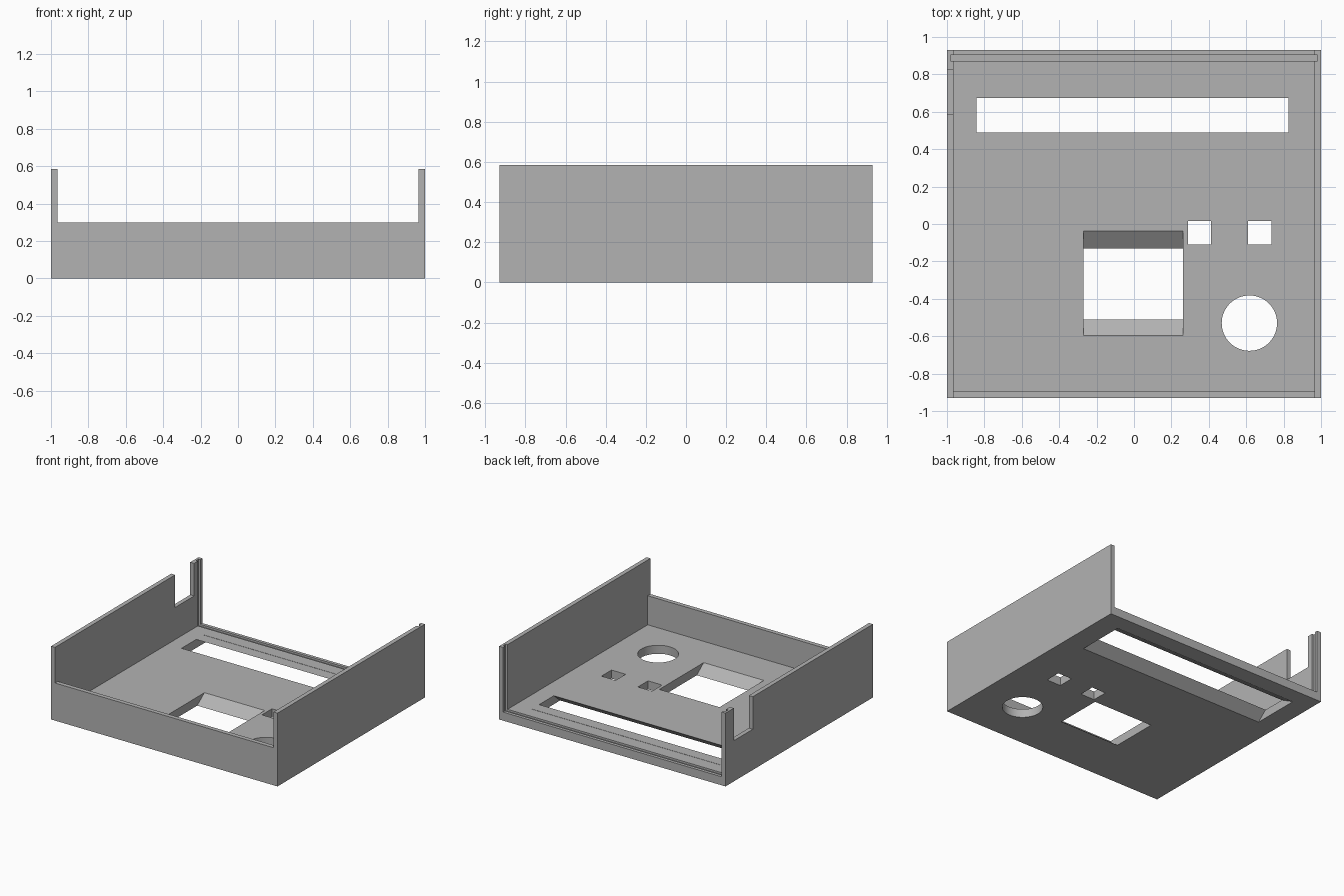
import bpy, bmesh, math

cube = bpy.data.objects.get("Cube")
if cube:
    bpy.data.objects.remove(cube, do_unlink=True)

grey = bpy.data.materials.new("plain grey plastic")
grey.use_nodes = True
colour = (0.45, 0.45, 0.45, 1)
grey.diffuse_color = colour
grey.node_tree.nodes["Principled BSDF"].inputs["Base Color"].default_value = colour

FLOOR, LIP, TOP = 0.068, 0.30, 0.585      # heights
WALL, DEPTH = 0.035, 0.93                 # wall thickness, half depth


def prism(name, profile, axis, lo, hi):
    """Extrude a closed 2D profile along an axis (the other two axes in order)."""
    bm = bmesh.new()

    def place(p, a):
        co = list(p)
        co.insert("xyz".index(axis), a)
        return bm.verts.new(co)

    face = bm.faces.new([place(p, lo) for p in profile])
    moved = bmesh.ops.extrude_face_region(bm, geom=[face])["geom"]
    shift = [0, 0, 0]
    shift["xyz".index(axis)] = hi - lo
    bmesh.ops.translate(bm, vec=shift, verts=[v for v in moved if isinstance(v, bmesh.types.BMVert)])
    bmesh.ops.recalc_face_normals(bm, faces=bm.faces)
    mesh = bpy.data.meshes.new(name)
    bm.to_mesh(mesh)
    bm.free()
    mesh.materials.append(grey)
    ob = bpy.data.objects.new(name, mesh)
    bpy.context.collection.objects.link(ob)
    return ob


def box(name, x, y, z):
    return prism(name, [(x[0], y[0]), (x[1], y[0]), (x[1], y[1]), (x[0], y[1])], "z", *z)


# Floor and both side walls as one channel section
inner = 1 - WALL
half = [(1, 0), (1, TOP), (inner, TOP), (inner, FLOOR)]
section = half + [(-x, z) for x, z in reversed(half)]
tray = prism("tray_floor_and_sides", section, "y", -DEPTH, DEPTH)

# Low front wall
box("front_wall", (-inner, inner), (-DEPTH, -DEPTH + WALL), (FLOOR, LIP))

below, above = -0.02, FLOOR + 0.02


def sloped(name, x, bottom, top):
    """Window whose front and back edges slope through the floor."""
    def at(i, z):
        return (bottom[i] + (top[i] - bottom[i]) * z / FLOOR, z)
    profile = [at(0, below), at(1, below), at(1, above), at(0, above)]
    return prism(name, profile, "x", *x)


# Openings
round_rim = [(0.617 + 0.148 * math.cos(a), -0.53 + 0.148 * math.sin(a))
             for a in (math.tau * i / 64 for i in range(64))]
cutters = [
    sloped("display_window", (-0.27, 0.262), (-0.51, -0.13), (-0.597, -0.037)),
    sloped("long_slot", (-0.842, 0.825), (0.41, 0.80), (0.49, 0.675)),
    prism("round_hole", round_rim, "z", below, above),
    box("rear_panel_groove", (-0.982, 0.982), (0.872, 0.904), (FLOOR - 0.015, 1)),
    box("side_notch", (-1.1, -0.9), (0.585, 0.825), (0.325, 1)),
    box("score_line", (-0.842, 0.825), (0.767, 0.770), (FLOOR - 0.004, above)),
]
for x in (0.288, 0.61):
    cutters.append(box("button_hole", (x, x + 0.125), (-0.11, 0.017), (below, above)))

for cutter in cutters:
    cutter.hide_render = True
    mod = tray.modifiers.new(cutter.name, "BOOLEAN")
    mod.operation = "DIFFERENCE"
    mod.solver = "EXACT"
    mod.object = cutter

# Bake the cuts and drop the cutters
graph = bpy.context.evaluated_depsgraph_get()
graph.update()
result = bpy.data.meshes.new_from_object(tray.evaluated_get(graph))
tray.modifiers.clear()
tray.data = result
for cutter in cutters:
    bpy.data.objects.remove(cutter, do_unlink=True)

# Smooth the round hole only
bpy.ops.object.select_all(action="DESELECT")
tray.select_set(True)
bpy.context.view_layer.objects.active = tray
bpy.ops.object.shade_smooth_by_angle(angle=math.radians(20))
